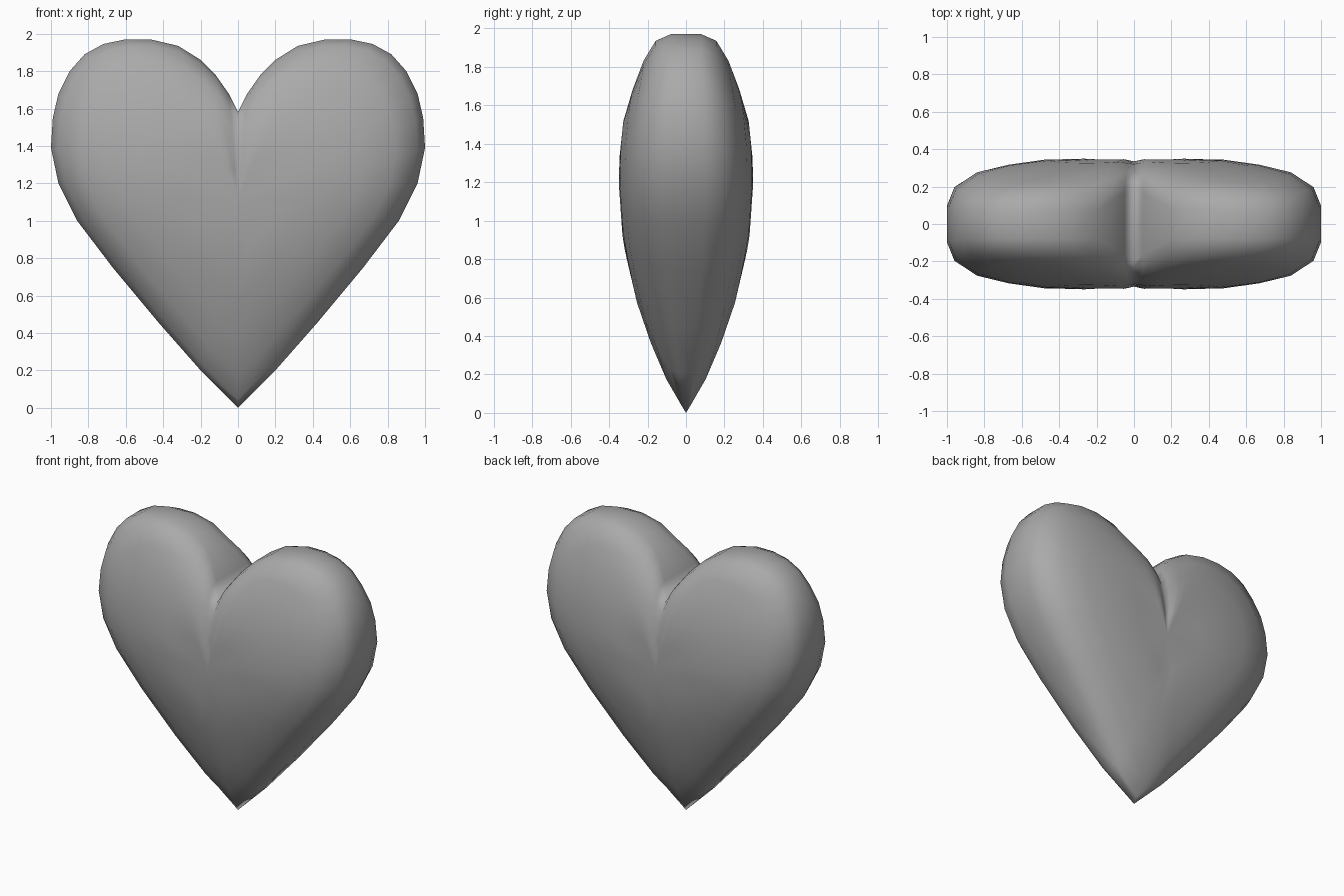
import bpy, bmesh

cube = bpy.data.objects.get("Cube")
if cube:
    bpy.data.objects.remove(cube, do_unlink=True)

# Half outline from the notch round the lobe to the tip
HALF = [(0, 1.58), (.05, 1.68), (.12, 1.78), (.2, 1.86), (.32, 1.935), (.47, 1.97),
        (.6, 1.97), (.72, 1.945), (.82, 1.89), (.9, 1.8), (.96, 1.68), (.99, 1.55),
        (1, 1.39), (.96, 1.2), (.86, 1.0), (.67, .75), (.42, .45), (.2, .2), (0, 0)]
OUTLINE = HALF + [(-x, z) for x, z in HALF[-2:0:-1]]
CENTRE_Z = 1.1

# Ring scale and half thickness, from the rim inwards
RINGS = [(1, .1), (.96, .2), (.84, .28), (.67, .32), (.48, .345), (.27, .35)]
# Thickness factor by height
TAPER = [(0, 0), (.05, .15), (.17, .36), (.35, .56), (.6, .76), (.9, .94), (1.2, 1),
         (1.4, .98), (1.6, .92), (1.8, .79), (2, .79)]


def taper(z):
    for (z0, a), (z1, b) in zip(TAPER, TAPER[1:]):
        if z <= z1:
            return a + (b - a) * (z - z0) / (z1 - z0)
    return TAPER[-1][1]


def ring(bm, scale, depth, side):
    verts = []
    for x, z in OUTLINE:
        height = CENTRE_Z + (z - CENTRE_Z) * scale
        y = depth * taper(height)
        # The valley between the lobes keeps a fuller thickness up to its rim
        if z > CENTRE_Z:
            fill = max(0, .5 - 2.5 * abs(x))
            y += (.3 - y) * fill
        verts.append(bm.verts.new((x * scale, y * side, height)))
    return verts


# Loft the rings from the front centre, over the rim, to the back centre
bm = bmesh.new()
loops = [ring(bm, s, d, -1) for s, d in reversed(RINGS)]
loops += [ring(bm, s, d, 1) for s, d in RINGS]
count = len(OUTLINE)
for a, b in zip(loops, loops[1:]):
    for i in range(count):
        j = (i + 1) % count
        bm.faces.new((a[i], a[j], b[j], b[i]))
for loop, y in ((loops[0], -.335), (loops[-1], .335)):
    middle = bm.verts.new((0, y, CENTRE_Z))
    for i in range(count):
        bm.faces.new((loop[i], loop[(i + 1) % count], middle))
bmesh.ops.remove_doubles(bm, verts=bm.verts, dist=.0005)
bmesh.ops.recalc_face_normals(bm, faces=bm.faces)
mesh = bpy.data.meshes.new("heart")
bm.to_mesh(mesh)
bm.free()

# Plain grey material
grey = bpy.data.materials.new("grey")
grey.use_nodes = True
colour = (.4, .4, .4, 1)
grey.diffuse_color = colour
grey.node_tree.nodes["Principled BSDF"].inputs["Base Color"].default_value = colour
mesh.materials.append(grey)

heart = bpy.data.objects.new("heart", mesh)
bpy.context.collection.objects.link(heart)
for face in mesh.polygons:
    face.use_smooth = True
